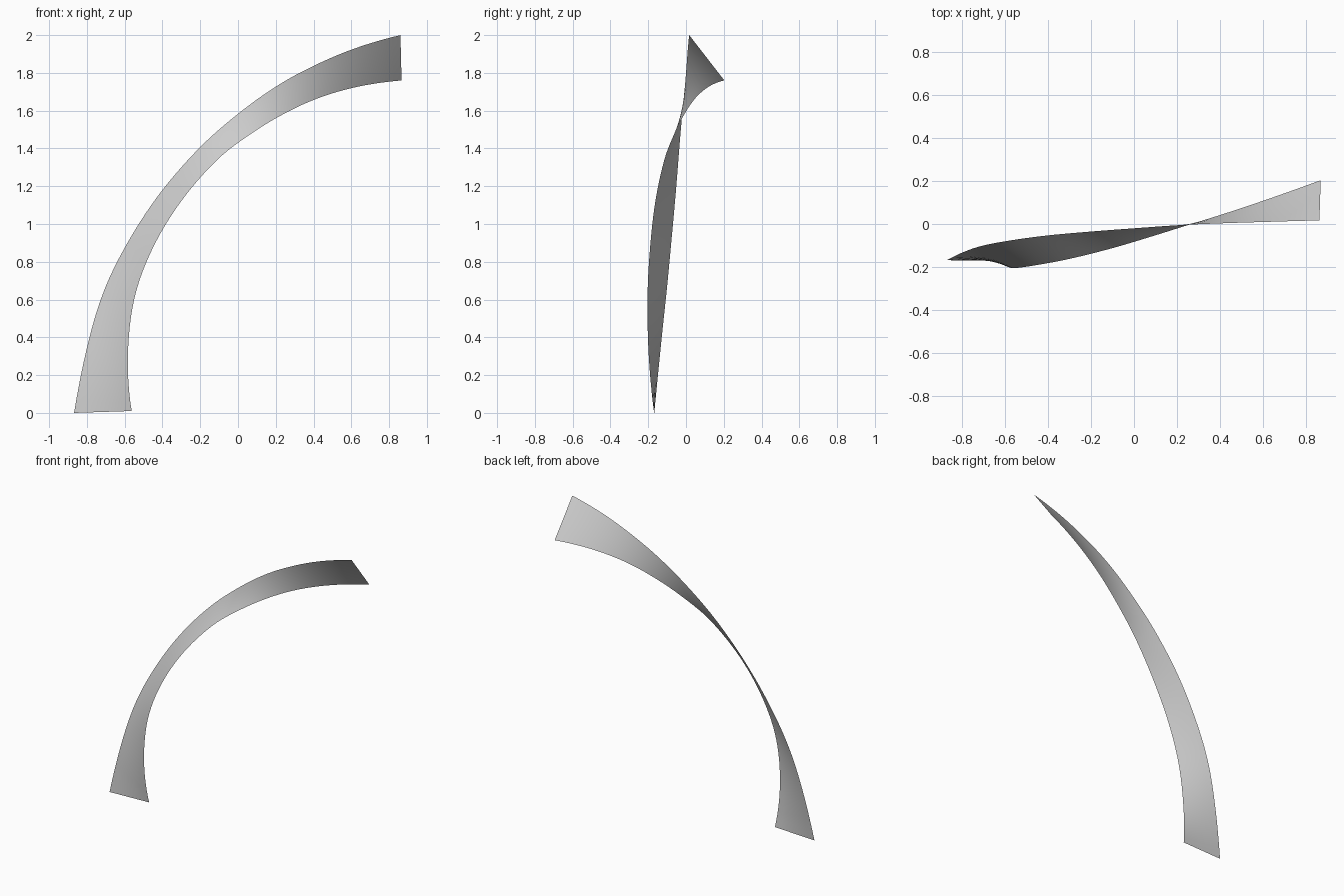
import bpy, bmesh
from mathutils import Vector

if "Cube" in bpy.data.objects:
    bpy.data.objects.remove(bpy.data.objects["Cube"])

# Matching stations along the outer and inner edges of the twisted strip
OUTER = [(-.868, -.168, 0), (-.79, -.13, .385), (-.70, -.10, .67), (-.565, -.075, .935),
         (-.4, -.053, 1.18), (-.2, -.035, 1.407), (0, -.02, 1.583), (.2, -.006, 1.727),
         (.4, .003, 1.837), (.62, .010, 1.93), (.86, .017, 2.0)]
INNER = [(-.563, -.17, .01), (-.583, -.197, .3), (-.55, -.204, .6), (-.455, -.191, .865),
         (-.305, -.163, 1.115), (-.115, -.116, 1.335), (.065, -.063, 1.475), (.25, -.005, 1.587),
         (.435, .053, 1.67), (.64, .122, 1.728), (.866, .203, 1.76)]
STEPS, ACROSS = 6, 6


def smooth_path(points):
    """Catmull-Rom curve through the points."""
    p = [Vector(q) for q in points]
    p = [3 * p[0] - 3 * p[1] + p[2]] + p + [3 * p[-1] - 3 * p[-2] + p[-3]]
    out = []
    for i in range(1, len(p) - 2):
        a, b, c, d = p[i - 1:i + 3]
        for k in range(STEPS):
            t = k / STEPS
            out.append(0.5 * (2 * b + (c - a) * t + (2 * a - 5 * b + 4 * c - d) * t * t
                              + (3 * b - a - 3 * c + d) * t ** 3))
    return out + [p[-2]]


# Twisted strip: straight rulings between the two edges
bm = bmesh.new()
rows = [[bm.verts.new(o.lerp(i, k / ACROSS)) for k in range(ACROSS + 1)]
        for o, i in zip(smooth_path(OUTER), smooth_path(INNER))]
for r, s in zip(rows, rows[1:]):
    for k in range(ACROSS):
        bm.faces.new((r[k], r[k + 1], s[k + 1], s[k])).smooth = True
mesh = bpy.data.meshes.new("twisted_strip")
bm.to_mesh(mesh)
bm.free()
strip = bpy.data.objects.new("twisted_strip", mesh)
bpy.context.collection.objects.link(strip)
